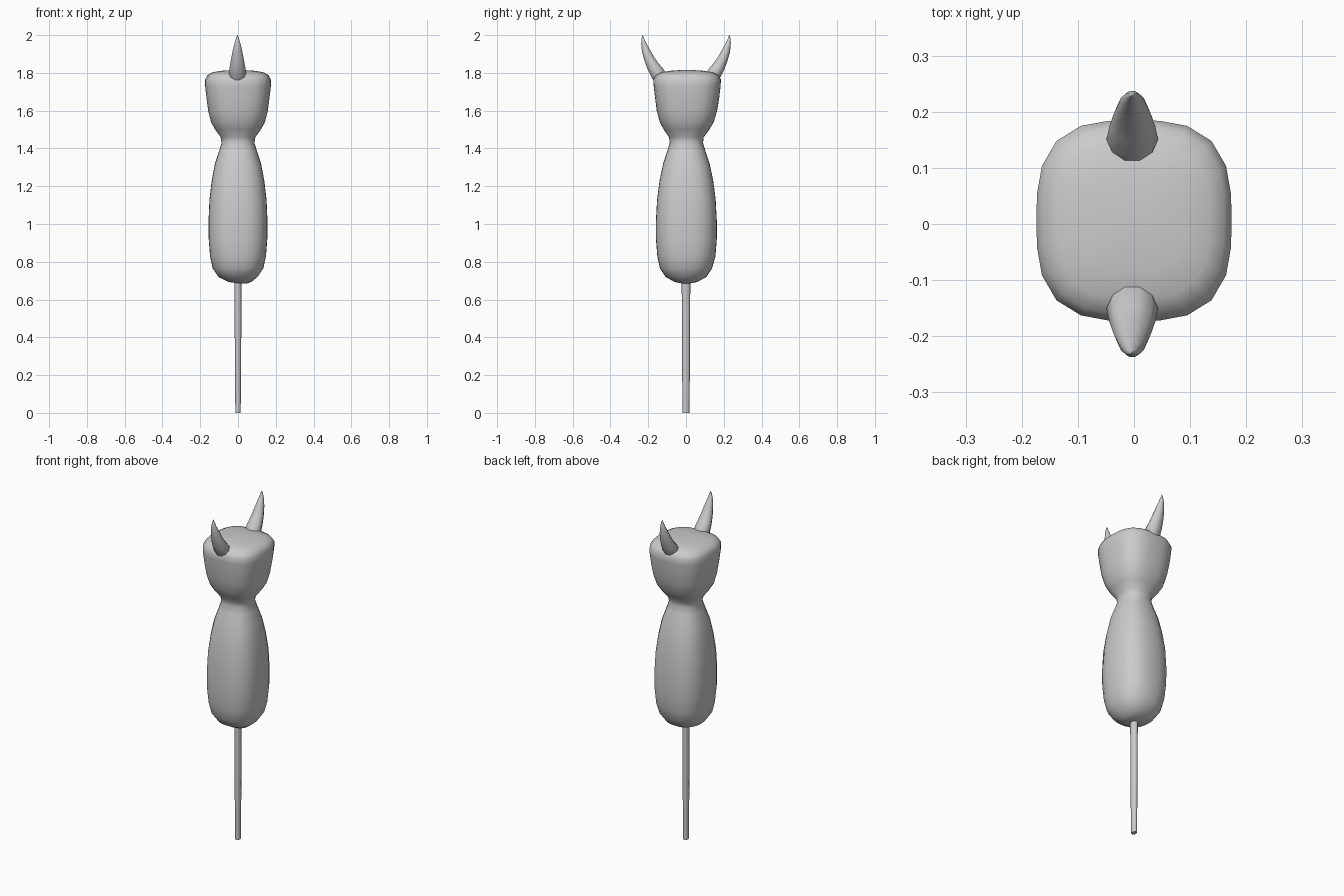
import bpy, bmesh, math
from mathutils import Vector


def loft(name, rings, sides, smooth=True):
    """Each ring: centre, u axis, v axis (scaled by radii), squareness exponent."""
    bm = bmesh.new()
    loops = []
    for c, u, v, n in rings:
        loop = []
        for i in range(sides):
            a = 2 * math.pi * i / sides
            ca, sa = math.cos(a), math.sin(a)
            k = (abs(ca) ** n + abs(sa) ** n) ** (-1 / n)
            loop.append(bm.verts.new(Vector(c) + Vector(u) * ca * k + Vector(v) * sa * k))
        loops.append(loop)
    for a, b in zip(loops, loops[1:]):
        for i in range(sides):
            j = (i + 1) % sides
            bm.faces.new((a[i], a[j], b[j], b[i]))
    bm.faces.new(loops[0][::-1])
    bm.faces.new(loops[-1])
    bmesh.ops.recalc_face_normals(bm, faces=bm.faces)
    me = bpy.data.meshes.new(name)
    bm.to_mesh(me)
    bm.free()
    ob = bpy.data.objects.new(name, me)
    bpy.context.collection.objects.link(ob)
    bpy.ops.object.select_all(action='DESELECT')
    ob.select_set(True)
    bpy.context.view_layer.objects.active = ob
    if smooth:
        bpy.ops.object.shade_smooth_by_angle(angle=math.radians(60))
    return ob


# Body, neck and head: z, half width x, half depth y, centre x, centre y, squareness
profile = [
    (0.685, 0.02, 0.02, 0.025, 0, 2), (0.693, 0.06, 0.06, 0.01, 0, 2.2),
    (0.72, 0.104, 0.108, 0, 0, 2.4), (0.765, 0.134, 0.138, 0, 0, 2.5),
    (0.83, 0.148, 0.154, 0, 0.002, 2.6), (0.92, 0.155, 0.161, 0, 0.002, 2.7),
    (1.02, 0.156, 0.161, 0, 0.002, 2.7), (1.13, 0.151, 0.155, 0, 0.002, 2.7),
    (1.23, 0.139, 0.142, 0, 0.002, 2.6), (1.32, 0.122, 0.123, 0, 0.002, 2.5),
    (1.39, 0.099, 0.100, 0, 0.002, 2.4), (1.43, 0.087, 0.088, 0, 0.002, 2.3),
    (1.46, 0.092, 0.092, 0, 0.002, 2.4), (1.50, 0.121, 0.121, 0, 0.003, 2.6),
    (1.54, 0.143, 0.143, 0, 0.004, 2.8), (1.60, 0.158, 0.160, 0, 0.005, 2.9),
    (1.67, 0.167, 0.170, 0, 0.006, 3), (1.73, 0.174, 0.177, 0, 0.006, 3),
    (1.765, 0.174, 0.179, 0, 0.006, 3), (1.789, 0.161, 0.165, 0, 0.006, 3),
    (1.803, 0.135, 0.138, 0, 0.006, 3), (1.811, 0.09, 0.09, 0, 0.005, 2.8),
    (1.815, 0.03, 0.03, 0, 0.004, 2.4),
]
loft("body_and_head",
     [((cx, cy, z), (rx, 0, 0), (0, ry, 0), n) for z, rx, ry, cx, cy, n in profile], 24)

# Supporting stick
loft("stick", [((0, 0, 0), (0.014, 0, 0), (0, 0.018, 0), 2),
               ((0, 0, 0.18), (0.016, 0, 0), (0, 0.020, 0), 2),
               ((0, 0, 0.72), (0.019, 0, 0), (0, 0.023, 0), 2)], 8)

# Horns: centre y, centre z, half thickness, half width x, section tilt in degrees
horn = [(0.134, 1.772, 0.040, 0.040, 48), (0.150, 1.797, 0.041, 0.046, 44),
        (0.174, 1.833, 0.035, 0.041, 36), (0.194, 1.872, 0.029, 0.034, 27),
        (0.212, 1.917, 0.023, 0.025, 15), (0.224, 1.957, 0.014, 0.015, 3),
        (0.229, 1.985, 0.006, 0.007, -6), (0.229, 2.0, 0.001, 0.001, -8)]
for name, s in (("front_horn", -1), ("back_horn", 1)):
    rings = []
    for y, z, t, w, tilt in horn:
        a = math.radians(tilt)
        rings.append(((-0.003, s * y, z), (w, 0, 0),
                      (0, s * t * math.cos(a), -t * math.sin(a)), 2))
    loft(name, rings, 10)
